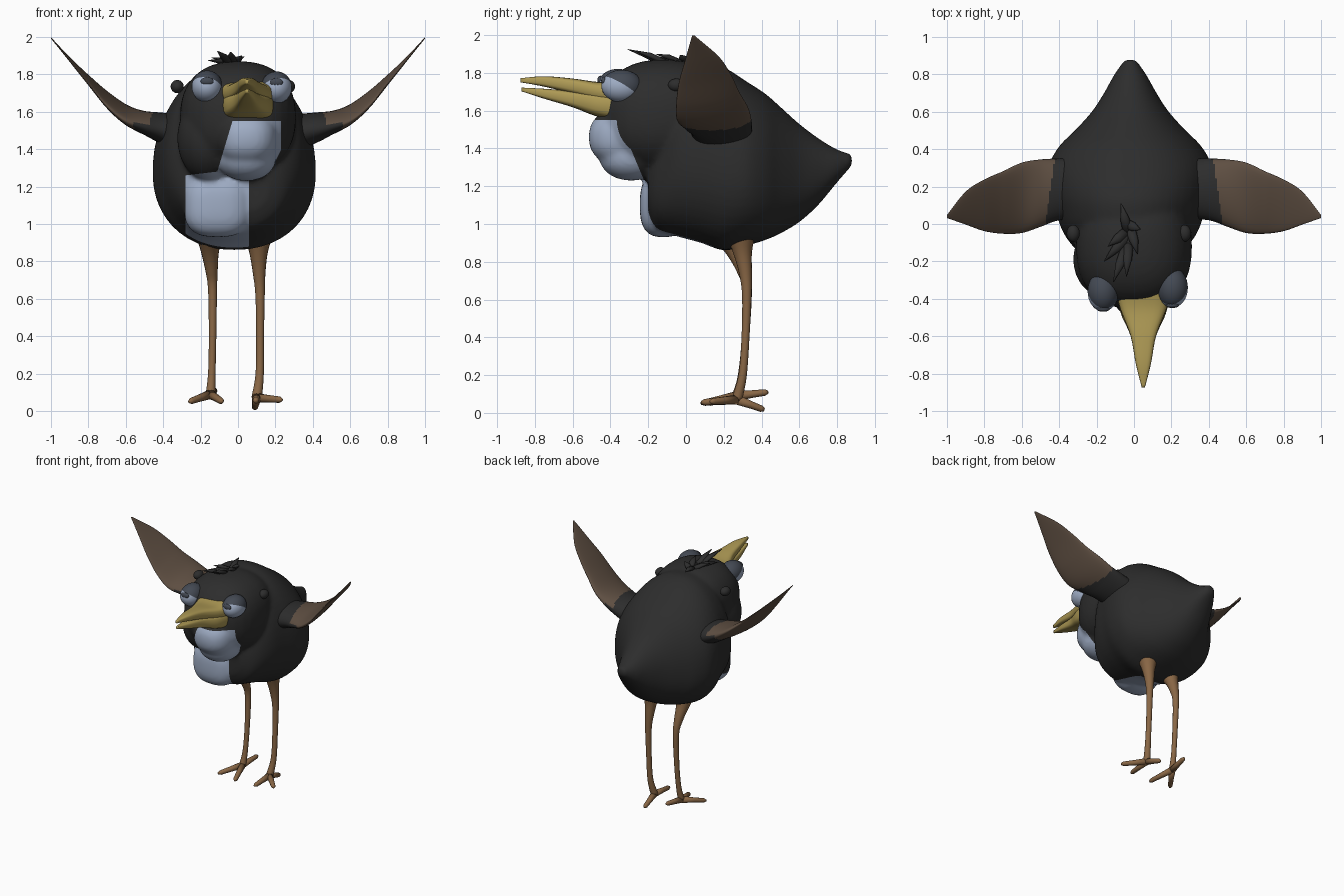
import bpy, bmesh, math
from mathutils import Vector

if "Cube" in bpy.data.objects:
    bpy.data.objects.remove(bpy.data.objects["Cube"])


def material(name, r, g, b):
    m = bpy.data.materials.new(name)
    m.diffuse_color = (r, g, b, 1)
    m.use_nodes = True
    m.node_tree.nodes["Principled BSDF"].inputs["Base Color"].default_value = m.diffuse_color
    return m


BLACK = material("black plumage", 0.026, 0.026, 0.026)
PALE = material("pale blue grey", 0.35, 0.42, 0.56)
BROWN = material("wing brown", 0.112, 0.077, 0.054)
TAN = material("leg tan", 0.25, 0.135, 0.06)
YELLOW = material("beak yellow", 0.42, 0.32, 0.09)
LID = material("eyelid slate", 0.058, 0.068, 0.088)


def spow(v, p):
    return math.copysign(abs(v) ** p, v)


def add_loft(bm, rings):
    rows = [[bm.verts.new(p) for p in ring] for ring in rings]
    n = len(rows[0])
    for a, b in zip(rows, rows[1:]):
        for i in range(n):
            j = (i + 1) % n
            bm.faces.new((a[i], a[j], b[j], b[i]))
    bm.faces.new(rows[0])
    bm.faces.new(rows[-1][::-1])


def add_tube(bm, pts, n=12, flat=1.0):
    """Tube through (x, y, z, radius) points."""
    rings = []
    ps = [Vector(p[:3]) for p in pts]
    for i, p in enumerate(ps):
        d = (ps[min(i + 1, len(ps) - 1)] - ps[max(i - 1, 0)]).normalized()
        ref = Vector((0, 0, 1)) if abs(d.z) < 0.8 else Vector((0, 1, 0))
        u = d.cross(ref).normalized()
        v = u.cross(d)
        r = pts[i][3]
        rings.append([p + u * r * math.cos(2 * math.pi * k / n)
                      + v * r * flat * math.sin(2 * math.pi * k / n) for k in range(n)])
    add_loft(bm, rings)


def add_blob(bm, c, r, power=1.0):
    """Ellipsoid, squarer when power is below 1."""
    res = bmesh.ops.create_uvsphere(bm, u_segments=32, v_segments=20, radius=1)
    for v in res["verts"]:
        d = v.co.copy()
        e = 2 / power
        k = sum(abs(t) ** e for t in d) ** (-1 / e)
        v.co = Vector([c[i] + r[i] * d[i] * k for i in range(3)])


def spline(keys, steps):
    """Smoothly resample rows of numbers (Catmull-Rom)."""
    out = []
    for i in range(len(keys) - 1):
        p0, p1, p2, p3 = (keys[max(i - 1, 0)], keys[i], keys[i + 1],
                          keys[min(i + 2, len(keys) - 1)])
        for s in range(steps):
            t = s / steps
            out.append(tuple(0.5 * (2 * b + (c - a) * t + (2 * a - 5 * b + 4 * c - d) * t * t
                                    + (3 * b - a - 3 * c + d) * t ** 3)
                             for a, b, c, d in zip(p0, p1, p2, p3)))
    return out + [tuple(keys[-1])]


def paint(ob, mats, rule=None):
    ob.data.materials.clear()
    for m in mats:
        ob.data.materials.append(m)
    for p in ob.data.polygons:
        p.use_smooth = True
        p.material_index = rule(p.center, p.normal) if rule else 0


def finish(bm, name, mats, rule=None):
    bmesh.ops.recalc_face_normals(bm, faces=bm.faces)
    me = bpy.data.meshes.new(name)
    bm.to_mesh(me)
    bm.free()
    ob = bpy.data.objects.new(name, me)
    bpy.context.collection.objects.link(ob)
    paint(ob, mats, rule)
    return ob


def cut(bm, planes):
    """Score the surface along planes so colour borders are clean."""
    for co, no in planes:
        bmesh.ops.bisect_plane(bm, geom=bm.verts[:] + bm.edges[:] + bm.faces[:],
                               plane_co=co, plane_no=no, dist=1e-5)


# Body: egg-shaped torso, head, throat, cheek and chest fused into one skin
bm = bmesh.new()
torso = [  # y, top, bottom, half width
    (-.2, 1.34, 1.06, .18), (-.155, 1.5, .97, .27), (-.05, 1.8, .935, .355),
    (.08, 1.855, .90, .40), (.2, 1.83, .86, .43), (.32, 1.755, .885, .43),
    (.42, 1.69, .915, .375), (.5, 1.62, .95, .295), (.6, 1.53, 1.01, .205),
    (.7, 1.455, 1.10, .14), (.8, 1.395, 1.22, .085), (.88, 1.37, 1.31, .03)]
rings = []
for y, zt, zb, hw in spline(torso, 4):
    ring = []
    for k in range(48):
        t = 2 * math.pi * k / 48
        s = math.sin(t)
        ring.append((-.02 + hw * spow(math.cos(t), .92) * (1 - .09 * s), y,
                     (zt + zb) / 2 + (zt - zb) / 2 * spow(s, .92)))
    rings.append(ring)
add_loft(bm, rings)
add_blob(bm, (0, -.12, 1.57), (.31, .335, .30), .85)
add_blob(bm, (.045, -.33, 1.46), (.165, .185, .15), .85)
add_blob(bm, (.045, -.29, 1.36), (.16, .17, .13), .95)
add_blob(bm, (-.16, -.19, 1.46), (.165, .2, .23))
add_blob(bm, (-.11, -.12, 1.1), (.18, .125, .17), .72)
body = finish(bm, "body", [BLACK])
rm = body.modifiers.new("fuse", 'REMESH')
rm.mode = 'VOXEL'
rm.voxel_size = 0.014
sm = body.modifiers.new("soften", 'SMOOTH')
sm.factor = 0.5
sm.iterations = 10
dg = bpy.context.evaluated_depsgraph_get()
fused = bpy.data.meshes.new_from_object(body.evaluated_get(dg))
body.modifiers.clear()
body.data = fused
bm = bmesh.new()
bm.from_mesh(fused)
cut(bm, [((-.28, 0, 0), (1, 0, 0)), ((.06, 0, 0), (1, 0, 0)), ((.23, 0, 0), (1, 0, 0)),
         ((-.12, 0, 1.25), (1, 0, -.3)), ((-.28, 0, 1.26), (-.12, 0, 1)),
         ((0, 0, 1.55), (0, 0, 1)), ((.06, 0, 1.2), (-.6, 0, 1)),
         ((0, -.23, 1.25), (0, 1, .42)), ((0, .15, 0), (0, 1, 0))])
bm.to_mesh(fused)
bm.free()


def chest_rule(c, n):
    low = -.28 < c.x < .06 and c.z < 1.26 + .12 * (c.x + .28) and c.y < .15
    left = -.12 + .3 * (c.z - 1.25)
    high = (left < c.x < .23 and c.z < 1.55 and c.z > 1.2 + .6 * (c.x - .06)
            and c.y < -.23 - .42 * (c.z - 1.25))
    return 1 if low or high else 0


paint(body, [BLACK, PALE], chest_rule)

# Wings: tapered raised blades, black at the shoulder
wing = [  # x, centre y, centre z, half chord, half thickness, tilt
    (.25, .19, 1.47, .16, .11, 0), (.4, .185, 1.51, .165, .085, .05),
    (.5, .165, 1.54, .18, .062, .1), (.6, .14, 1.585, .188, .04, .18),
    (.7, .115, 1.665, .167, .026, .2), (.8, .10, 1.77, .138, .016, .15),
    (.9, .085, 1.88, .088, .01, .08), (1.0, .04, 1.995, .008, .004, 0)]
for side, label in ((1, "right_side"), (-1, "left_side")):
    bm = bmesh.new()
    rings = []
    for x, yc, zc, hc, th, tilt in spline(wing, 10):
        ring = []
        for k in range(32):
            t = 2 * math.pi * k / 32
            a, b = hc * math.cos(t), th * math.sin(t)
            # thickness leans outward as the blade rises
            lean = max(0, min(1, (x - .5) / .2)) * (1 - x)
            ring.append((side * (x - b * lean), yc + a, zc + a * tilt + b))
        rings.append(ring)
    add_loft(bm, rings)
    finish(bm, "wing_" + label, [BLACK, BROWN],
           lambda c, n: 1 if abs(c.x) > (.45 if n.z > .3 else .53) + .15 * (.17 - c.y) else 0)

# Beak: two mandibles, parted towards the tip
upper = [(-.36, 1.765, 1.64, .15), (-.46, 1.752, 1.65, .122), (-.6, 1.77, 1.69, .068),
         (-.75, 1.782, 1.727, .04), (-.875, 1.772, 1.75, .008)]
lower = [(-.36, 1.71, 1.545, .145), (-.48, 1.70, 1.572, .12), (-.6, 1.705, 1.618, .068),
         (-.75, 1.716, 1.663, .038), (-.87, 1.722, 1.702, .008)]
for name, keys in (("upper_beak", upper), ("lower_beak", lower)):
    bm = bmesh.new()
    add_loft(bm, [[(.05 + hw * spow(math.cos(k * math.pi / 12), .6), y,
                    (zt + zb) / 2 + (zt - zb) / 2 * spow(math.sin(k * math.pi / 12), .6))
                   for k in range(24)] for y, zt, zb, hw in spline(keys, 5)])
    finish(bm, name, [YELLOW])

# Eyes: pale below and outside, slate lid above, small dark pupil
for label, s, c in (("left_side", -1, (-.165, -.36, 1.735)),
                    ("right_side", 1, (.205, -.34, 1.73))):
    border = ((c[0], c[1], c[2] - .005), (-s * .25, .6, 1))
    bm = bmesh.new()
    add_blob(bm, c, (.083, .108, .086))
    cut(bm, [border])
    finish(bm, "eye_" + label, [PALE, LID],
           lambda p, n, b=border: 1 if (p - Vector(b[0])).dot(Vector(b[1])) > 0 else 0)
    bm = bmesh.new()
    add_blob(bm, (c[0], c[1] - .095, c[2] + .028), (.035, .014, .022))
    finish(bm, "pupil_" + label, [LID])

# Ear tufts on the sides of the head
for label, x in (("left_side", -.325), ("right_side", .27)):
    bm = bmesh.new()
    add_blob(bm, (x, -.05, 1.735), (.035, .045, .035))
    finish(bm, "ear_tuft_" + label, [BLACK])

# Crest: thin pointed feathers
bm = bmesh.new()
for bx, by, tx, ty, tz in ((-.03, -.05, -.07, .11, 1.885), (-.04, 0, .035, -.03, 1.895),
                           (-.03, -.06, -.16, -.2, 1.875), (-.04, -.12, -.11, -.31, 1.925),
                           (-.03, -.1, -.04, -.28, 1.92), (-.02, -.02, .02, -.16, 1.90),
                           (-.04, -.04, -.14, -.12, 1.89)):
    add_tube(bm, [(bx, by, 1.85, .028), ((bx + tx) / 2, (by + ty) / 2, (1.865 + tz) / 2, .024),
                  (tx, ty, tz, .002)], 8, .6)
finish(bm, "crest", [BLACK])

# Legs with three toes each
legs = {
    "left_side": ([(-.15, .22, .95, .08), (-.15, .26, .86, .05), (-.142, .30, .76, .034),
                   (-.136, .325, .65, .024), (-.136, .315, .4, .02), (-.14, .295, .2, .02),
                   (-.147, .27, .09, .026)],
                  [(-.26, .11, .05), (-.085, .08, .05), (-.125, .435, .11)]),
    "right_side": ([(.11, .29, .95, .08), (.11, .30, .85, .05), (.113, .315, .74, .034),
                    (.118, .322, .62, .025), (.118, .315, .4, .021), (.116, .30, .2, .022),
                    (.1, .27, .07, .028)],
                   [(.095, .08, .055), (.235, .13, .06), (.09, .415, .016)])}
for label, (path, toes) in legs.items():
    bm = bmesh.new()
    add_tube(bm, spline(path, 4), 16)
    ax, ay, az, _ = path[-1]
    for tx, ty, tz in toes:
        add_tube(bm, [(ax, ay, az, .026), ((ax + tx) / 2, (ay + ty) / 2, (az + tz) / 2, .02),
                      (ax * .1 + tx * .9, ay * .1 + ty * .9, az * .1 + tz * .9, .017),
                      (tx, ty, tz, .008)])
    finish(bm, "leg_" + label, [TAN])
